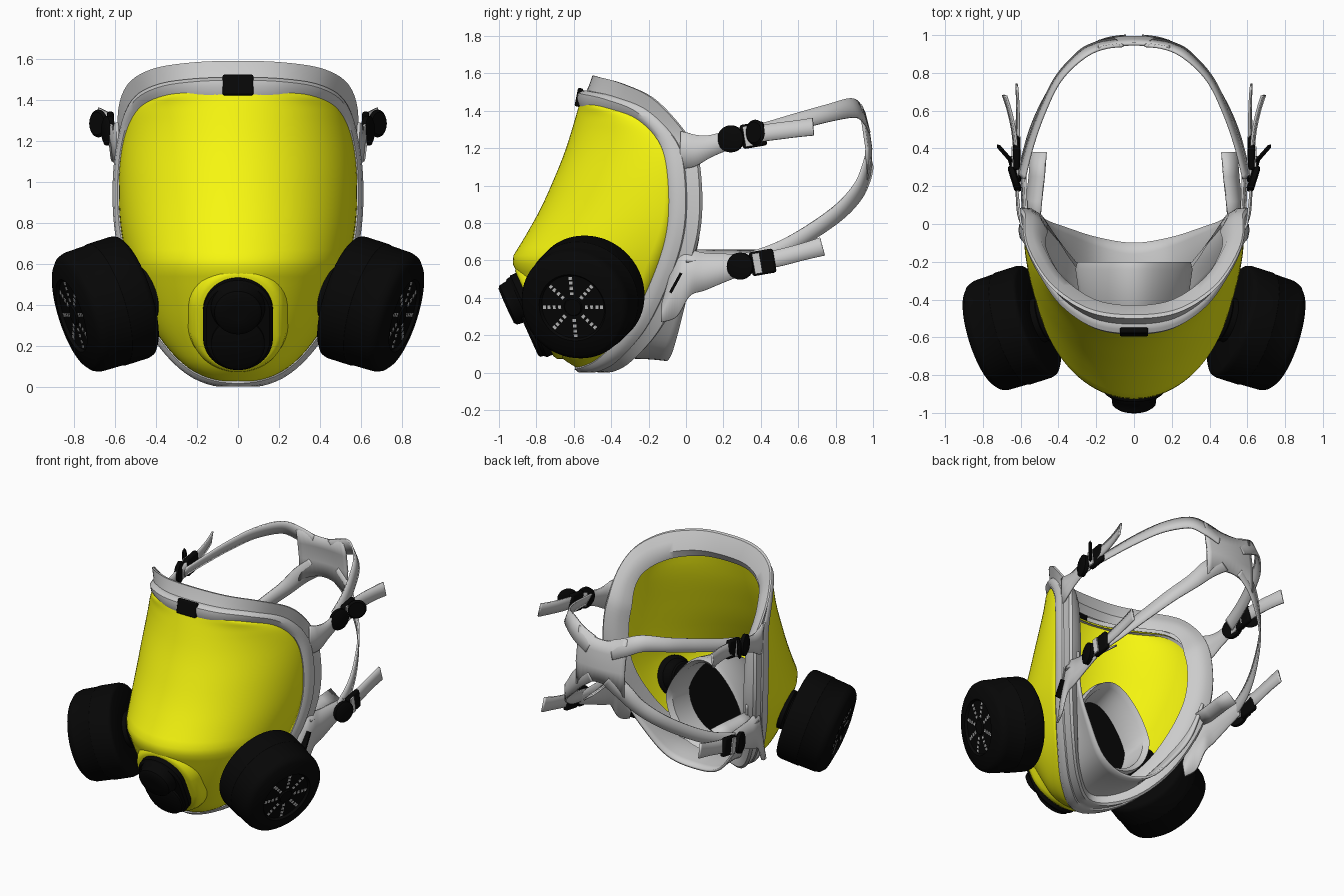
import bpy, bmesh, math
from mathutils import Vector, Matrix

if "Cube" in bpy.data.objects:
    bpy.data.objects.remove(bpy.data.objects["Cube"])

def material(name, c):
    m = bpy.data.materials.new(name)
    m.diffuse_color = (*c, 1)
    m.use_nodes = True
    m.node_tree.nodes["Principled BSDF"].inputs["Base Color"].default_value = m.diffuse_color
    return m

YELLOW = material("yellow", (0.93, 0.93, 0.005))
BLACK = material("black", (0.002, 0.002, 0.002))
GREY = None

def finish(name, bm, mat, solid=0, bevel=0):
    bmesh.ops.remove_doubles(bm, verts=bm.verts, dist=1e-5)
    bmesh.ops.recalc_face_normals(bm, faces=bm.faces)
    me = bpy.data.meshes.new(name)
    bm.to_mesh(me)
    bm.free()
    ob = bpy.data.objects.new(name, me)
    bpy.context.collection.objects.link(ob)
    if mat:
        me.materials.append(mat)
    if solid:
        md = ob.modifiers.new("solid", 'SOLIDIFY')
        md.thickness, md.offset = solid, 0
    if bevel:
        md = ob.modifiers.new("bevel", 'BEVEL')
        md.width, md.segments = bevel, 2
    return ob

def loft(name, rows, mat=GREY, closed=False, caps=False, solid=0):
    bm = bmesh.new()
    vs = [[bm.verts.new(p) for p in r] for r in rows]
    n = len(rows[0])
    for a, b in zip(vs, vs[1:]):
        for j in range(n if closed else n - 1):
            k = (j + 1) % n
            bm.faces.new((a[j], a[k], b[k], b[j]))
    if caps:
        bm.faces.new(vs[0])
        bm.faces.new(vs[-1])
    return finish(name, bm, mat, solid)

def lathe(name, prof, M, mat, n=48):
    rows = [[M @ Vector((r * math.cos(2 * math.pi * i / n), r * math.sin(2 * math.pi * i / n), h))
             for i in range(n)] for r, h in prof]
    return loft(name, rows, mat, True, True)

def boxes(name, mats, size, mat, bevel=0):
    bm = bmesh.new()
    for M in mats:
        bmesh.ops.create_cube(bm, size=1, matrix=M @ Matrix.Diagonal((*size, 1)))
    return finish(name, bm, mat, 0, bevel)

def spline(pts, n=6, closed=False):
    P = [Vector(p) for p in pts]
    c = len(P)
    g = (lambda i: P[i % c]) if closed else (lambda i: P[max(0, min(c - 1, i))])
    out = []
    for i in range(c if closed else c - 1):
        a, b, d, e = g(i - 1), g(i), g(i + 1), g(i + 2)
        for k in range(n):
            t = k / n
            out.append(0.5 * (2 * b + (d - a) * t + (2 * a - 5 * b + 4 * d - e) * t * t
                              + (3 * b - a - 3 * d + e) * t ** 3))
    return out if closed else out + [P[-1]]

def ribbon(name, keys, s=1, lean=0, mat=GREY, solid=0.012):
    """strap through keys (x, y, z, width), on edge, its top leaning inward"""
    pts = spline(keys)
    rows = []
    for i, p in enumerate(pts):
        T = (pts[min(i + 1, len(pts) - 1)] - pts[max(i - 1, 0)]).to_3d()
        O = Vector((p[0], p[1] - 0.3, 0)).normalized() + Vector((0, 0, lean))
        U = T.cross(O).normalized()
        U *= (1 if U.z > 0 else -1) * p[3] / 2
        row = [p.to_3d() + U * f for f in (1, 0, -1)]
        rows.append([(s * q.x, q.y, q.z) for q in row])
    return loft(name, rows, mat, solid=solid)

def frame(pos, axis):
    return Matrix.Translation(pos) @ Vector(axis).to_track_quat('Z', 'Y').to_matrix().to_4x4()

# rim line where visor meets seal, top centre to bottom centre
half = [(0, -.56, 1.445), (.2, -.53, 1.44), (.37, -.41, 1.415), (.485, -.24, 1.35), (.55, -.12, 1.21),
        (.575, -.08, 1.0), (.562, -.09, .75), (.5, -.17, .5), (.38, -.3, .25), (.21, -.46, .08), (0, -.58, .03)]
rim = spline(half + [(-x, y, z) for x, y, z in half[-2:0:-1]], 6, True)

# visor: U-shaped sections between the rim and the centre profile
prof = spline([(.03, -.58), (.1, -.68), (.2, -.74), (.36, -.82), (.54, -.9), (.61, -.922), (.7, -.87),
               (.85, -.785), (1.0, -.715), (1.2, -.635), (1.45, -.56)])

def front(z):
    for a, b in zip(prof, prof[1:]):
        if z <= b[0]:
            return a[1] + (b[1] - a[1]) * max(0, z - a[0]) / (b[0] - a[0])
    return prof[-1][1]

rows = []
for p in rim[:61]:
    e = .87 + 0.4 * max(0, min(1, (p.z - .6) / .7))
    F = front(p.z)
    rows.append([(p.x * math.sin(t), p.y - (p.y - F) * max(0, math.cos(t)) ** e, p.z)
                 for t in [math.pi * (j / 48 - .5) for j in range(49)]])
loft("visor", rows, YELLOW, solid=.012)

# face seal: bead, outer skirt and inward flange; (side out, top out, side back, top back)
section = [(-.015, -.02, .02, .02), (-.01, -.02, -.012, -.012), (.012, .02, -.015, -.025), (.03, .05, .005, -.02),
           (.037, .06, .04, 0), (.034, .065, .075, .015), (.025, .065, .082, .03), (.028, .1, .11, .045),
           (.036, .145, .15, .06), (.02, .14, .165, .08), (-.03, .08, .16, .11), (-.08, .02, .13, .13),
           (-.12, -.03, .07, .1)]
rows = []
for a0, a1, b0, b1 in section:
    row = []
    for p in rim:
        w = max(0, min(1, (p.z - 1.16) / .27))
        w = w * w * (3 - 2 * w)
        n = Vector((p.x * (1.1 - .4 * w), 0, p.z - .8)).normalized()
        q = p + n * (a0 + (a1 - a0) * w) + Vector((0, b0 + (b1 - b0) * w, 0))
        row.append((q.x, q.y, max(q.z, .002)))
    rows.append(row)
loft("face_seal", rows, GREY, True)

# chin cup from the lower rim back under the chin
edge = [(.53, .07, .72), (.47, .02, .48), (.36, -.02, .3), (.2, -.07, .12), (0, -.1, .07)]
def both(k):
    return spline(list(k) + [(-x, y, z) for x, y, z in k[-2::-1]])
A, B = both(half[6:]), both(edge)
rows = []
for k in range(9):
    t = k / 8
    bulge = .03 * math.sin(math.pi * t)
    rows.append([a.lerp(b, t) + Vector((-a.x * bulge, 0, bulge)) for a, b in zip(A, B)])
loft("chin_cup", rows, GREY, solid=.016)

# inner nose cup, dark at its deep end
def oval(y, zc, rx, rz, tilt):
    out = []
    for i in range(40):
        t = 2 * math.pi * i / 40
        s, c = math.sin(t), math.cos(t)
        out.append((rx * c * (1 - .3 * max(0, s)), y + tilt * s, zc + rz * s))
    return out
cup = [(-.76, .38, .13, .15, .0), (-.62, .43, .22, .24, 0), (-.45, .46, .28, .3, 0),
       (-.24, .48, .31, .33, .0), (-.2, .48, .3, .32, 0), (-.23, .48, .27, .29, 0), (-.4, .46, .255, .275, 0)]
loft("nose_cup", [oval(*r) for r in cup], GREY, True)
lining = [(-.4, .46, .255, .275, 0), (-.5, .45, .23, .25, 0), (-.6, .43, .19, .21, 0), (-.68, .4, .1, .1, 0)]
loft("nose_cup_lining", [oval(*r) for r in lining], BLACK, True, True)

# exhale valve on a tilted plane
V = Matrix(((1, 0, 0, 0), (0, -.41, -.912, -.8), (0, .912, -.41, .32), (0, 0, 0, 1)))
def stadium(hw, hl, h, dy=0):
    out = []
    for i in range(48):
        t = 2 * math.pi * (i + .5) / 48
        out.append(V @ Vector((hw * math.cos(t), dy + hw * math.sin(t) + math.copysign(hl - hw, math.sin(t)), h)))
    return out
def plug(name, layers, mat):
    return loft(name, [stadium(*l) for l in layers], mat, True, True)
plug("valve_surround", [(.25, .3, -.1), (.232, .285, -.03), (.215, .27, .0), (.19, .25, .012)], YELLOW)
plug("valve_body", [(.17, .24, -.05), (.17, .24, .045), (.155, .225, .06)], BLACK)
plug("valve_outlet", [(.13, .135, .05, -.09), (.13, .135, .075, -.09), (.115, .12, .085, -.09)], BLACK)
lathe("valve_knob", [(.135, .04), (.13, .07), (.12, .08), (.115, .12), (.1, .132), (.04, .134)],
      V @ Matrix.Translation((0, .1, 0)), BLACK)
boxes("top_clip", [Matrix.Translation((0, -.572, 1.472)) @ Matrix.Rotation(-.2, 4, 'X')], (.15, .03, .1), BLACK, .008)

for s, side in ((1, "right"), (-1, "left")):
    # filter canister and neck
    M = frame((s * .505, -.51, .445), (s * .91, -.29, -.29))
    lathe(side + "_filter", [(.13, 0), (.29, 0), (.304, .01), (.31, .03), (.31, .15), (.306, .155), (.303, .27),
                             (.293, .3), (.27, .32), (.185, .337), (.175, .322), (.05, .322), (.045, .33)],
          M, BLACK, 64)
    lathe(side + "_filter_neck", [(.1, -.16), (.115, -.11), (.13, -.1), (.135, -.09), (.135, -.04),
                                  (.12, -.03), (.12, .02)], M, BLACK)
    lathe(side + "_inhale_disc", [(.09, -.2), (.1, -.19), (.1, -.15)], M, BLACK)
    boxes(side + "_filter_vents", [M @ Matrix.Rotation(k * math.pi / 4, 4, 'Z') @ Matrix.Translation((r, 0, .322))
                                   for k in range(8) for r in (.075, .105, .135, .16)], (.016, .02, .006), GREY)
    # upper strap: anchor tab, head strap, loose end
    ribbon(side + "_upper_tab", [(.585, -.03, 1.19, .2), (.605, .03, 1.19, .18), (.615, .12, 1.21, .12),
                                 (.62, .22, 1.24, .1), (.61, .36, 1.27, .09)], s)
    ribbon(side + "_upper_strap", [(.08, .962, 1.34, .13), (.18, .945, 1.38, .12),
                                   (.28, .895, 1.415, .11), (.4, .77, 1.39, .095), (.485, .6, 1.345, .09),
                                   (.55, .42, 1.295, .085), (.595, .25, 1.255, .085)], s, .4)
    ribbon(side + "_upper_loose_end", [(.62, .3, 1.265, .085), (.635, .48, 1.29, .09), (.66, .6, 1.305, .09),
                                       (.685, .68, 1.315, .095)], s, .2)
    # lower strap: anchor tab, head strap, loose end, inner cheek flap
    tab = spline([(.54, -.13, .27, .36), (.57, -.05, .3, .62), (.585, .02, .41, .655), (.59, .1, .44, .64),
                  (.595, .22, .49, .635), (.6, .35, .54, .63)])
    loft(side + "_lower_tab", [[(s * (x - f * .02), y, a + (b - a) * f) for f in (0, .5, 1)]
                               for x, y, a, b in tab], GREY, solid=.012)
    ribbon(side + "_lower_strap", [(.08, .985, 1.15, .13), (.18, .965, 1.07, .12), (.27, .92, .97, .1),
                                   (.38, .82, .86, .09), (.48, .65, .74, .085), (.55, .48, .65, .085),
                                   (.595, .3, .59, .085)], s, .15)
    ribbon(side + "_lower_loose_end", [(.61, .3, .58, .085), (.615, .48, .61, .09), (.615, .62, .645, .09),
                                       (.62, .73, .675, .1)], s, .2)
    loft(side + "_cheek_flap", [[(s * (x + f * .08), y, .655 - f * .06) for f in (0, .5, 1)]
                                for x, y in ((.5, 0), (.49, .12), (.475, .25), (.465, .38))], GREY, solid=.012)
    # buckles: round disc, square frame, grey bar
    for lvl, y, z in (("upper", .24, 1.25), ("lower", .29, .57)):
        lathe(f"{side}_{lvl}_buckle_disc", [(.055, -.02), (.072, -.012), (.072, .012), (.055, .02)],
              frame((s * .632, y, z), (s * .95, -.3, 0)), BLACK, 32)
        K = Matrix.Translation((s * .622, y + .12, z + .02)) @ Matrix.Rotation(.17, 4, 'X')
        boxes(f"{side}_{lvl}_buckle_frame", [K], (.035, .13, .13), BLACK, .012)
        boxes(f"{side}_{lvl}_buckle_bar", [K @ Matrix.Translation((s * .016, -.03, 0))], (.02, .04, .11), GREY)
    # flared release lever on the upper buckle
    lathe(side + "_buckle_lever", [(.055, -.01), (.068, 0), (.055, .012)],
          frame((s * .68, .37, 1.285), (s * .75, -.66, 0)), BLACK, 24)

# back yoke joining the four straps
rows = []
for i in range(13):
    x = -.19 + .38 * i / 12
    g = (x / .19) ** 2
    rows.append([(x, y - .6 * x * x, z) for y, z in ((.952, 1.39 + .045 * g), (.972, 1.31), (.988, 1.2),
                                                    (.985, 1.1 - .07 * g))])
loft("back_yoke", rows, GREY, solid=.016)
# dark slot on the right cheek tab
boxes("cheek_slot", [Matrix.Translation((.575, -.055, .48)) @ Matrix.Rotation(-.5, 4, 'X')], (.04, .015, .12), BLACK)

bpy.ops.object.select_all(action='SELECT')
bpy.context.view_layer.objects.active = bpy.data.objects["visor"]
bpy.ops.object.shade_smooth_by_angle(angle=math.radians(38))
